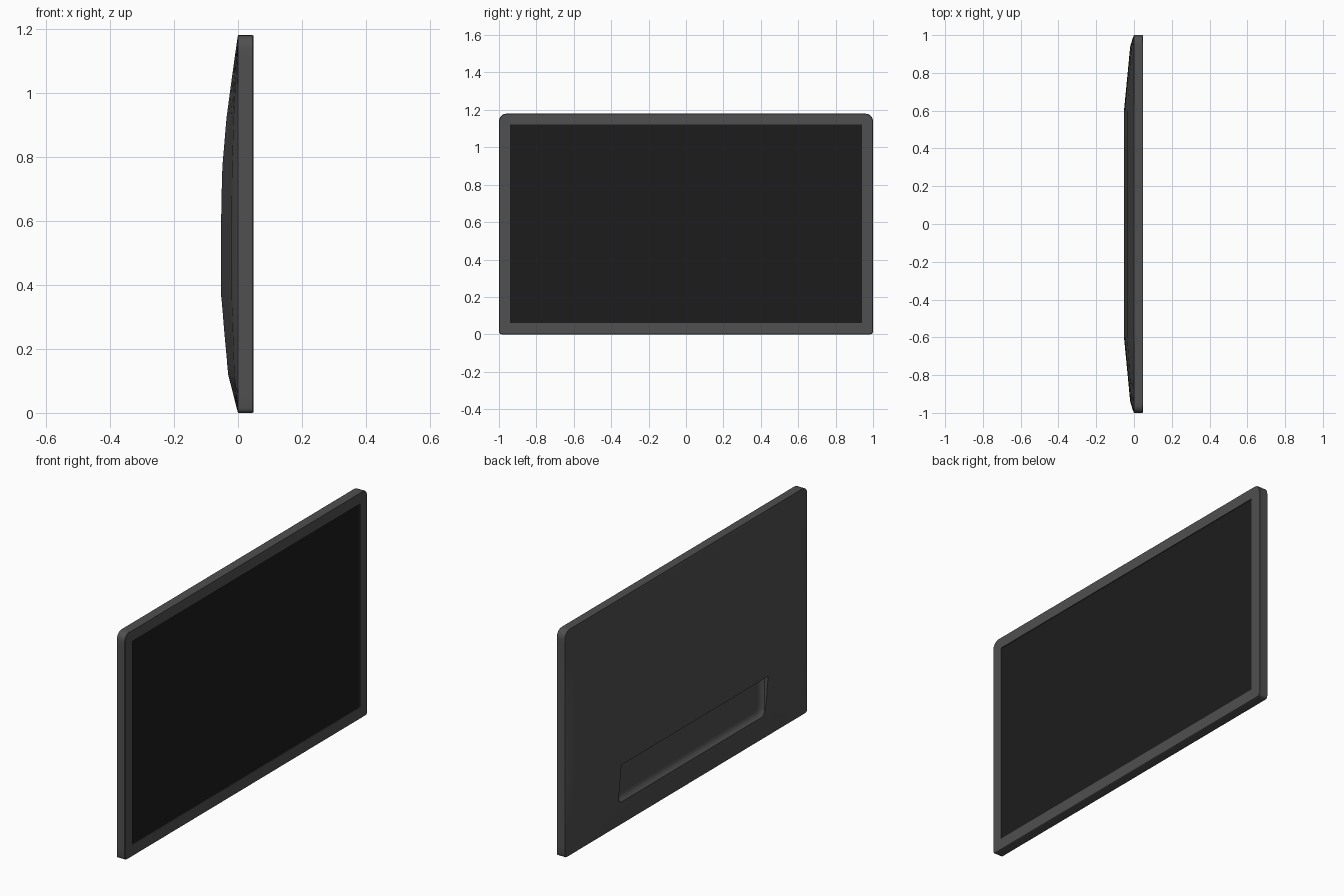
import bpy, bmesh, math
from mathutils import Vector

if "Cube" in bpy.data.objects:
    bpy.data.objects.remove(bpy.data.objects["Cube"])

W, H, FRONT, DEPTH = 1.0, 1.18, 0.048, 0.053


def lerp_profile(pts, t):
    for (a, fa), (b, fb) in zip(pts, pts[1:]):
        if t <= b:
            return fa + (fb - fa) * (t - a) / (b - a)
    return pts[-1][1]


def material(name, v):
    m = bpy.data.materials.new(name)
    m.diffuse_color = (v, v, v, 1)
    m.use_nodes = True
    m.node_tree.nodes["Principled BSDF"].inputs["Base Color"].default_value = m.diffuse_color
    return m


def add_object(name, bm, mat=None):
    bmesh.ops.recalc_face_normals(bm, faces=bm.faces)
    me = bpy.data.meshes.new(name)
    bm.to_mesh(me)
    bm.free()
    ob = bpy.data.objects.new(name, me)
    bpy.context.collection.objects.link(ob)
    if mat:
        me.materials.append(mat)
    return ob


def box(name, x, y, z, mat=None):
    bm = bmesh.new()
    bmesh.ops.create_cube(bm, size=1)
    for v in bm.verts:
        v.co = Vector([(r[0] + r[1]) / 2 + c * (r[1] - r[0]) for c, r in zip(v.co, (x, y, z))])
    return add_object(name, bm, mat)


def round_corner(y, z):
    # pull the square grid corners onto arcs, larger at the top
    top = z > H / 2
    r = 0.04 if top else 0.015
    dy, dz = abs(y) - (W - r), (z - (H - r)) if top else (r - z)
    if dy > 0 and dz > 0:
        k = max(dy, dz) / math.hypot(dy, dz)
        y = math.copysign(W - r + dy * k, y)
        z = H - r + dz * k if top else r - dz * k
    return y, z


def cut(ob, cutter):
    cutter.hide_render = True
    cutter.hide_set(True)
    m = ob.modifiers.new("cut", 'BOOLEAN')
    m.operation, m.solver, m.object = 'DIFFERENCE', 'EXACT', cutter


casing_mat = material("casing_grey", 0.08)
screen_mat = material("screen_black", 0.012)

# Casing: bulged back grid, extruded forward to a flat front
prof_z = [(0, 0), (0.015, 0.08), (0.12, 0.58), (0.25, 0.81), (0.37, 1), (0.55, 1), (0.66, 0.98),
          (0.77, 0.92), (0.92, 0.68), (1.055, 0.34), (1.165, 0.05), (H, 0)]
prof_y = [(0, 1), (0.6, 1), (0.94, 0.38), (0.985, 0.12), (W, 0)]
half_y = [0.2, 0.4, 0.6, 0.7, 0.8, 0.88, 0.94, 0.96, 0.973, 0.985, 0.993, W]
ys = [-y for y in reversed(half_y)] + [0] + half_y
zs = [0, 0.007, 0.015, 0.06, 0.12, 0.18, 0.25, 0.31, 0.37, 0.46, 0.55, 0.66, 0.77, 0.845,
      0.92, 0.99, 1.055, 1.11, 1.14, 1.153, 1.165, 1.173, H]
bm = bmesh.new()
grid = []
for z in zs:
    row = []
    for y in ys:
        x = -DEPTH * lerp_profile(prof_z, z) * lerp_profile(prof_y, abs(y))
        row.append(bm.verts.new((x, *round_corner(y, z))))
    grid.append(row)
for a, b in zip(grid, grid[1:]):
    for i in range(len(ys) - 1):
        bm.faces.new((a[i], a[i + 1], b[i + 1], b[i]))
edges = [e for e in bm.edges if e.is_boundary]
for x, inset in ((FRONT - 0.003, 0), (FRONT, 0.003)):
    ext = bmesh.ops.extrude_edge_only(bm, edges=edges)["geom"]
    edges = [g for g in ext if isinstance(g, bmesh.types.BMEdge)]
    for v in (g for g in ext if isinstance(g, bmesh.types.BMVert)):
        v.co = (x, v.co.y * (1 - inset), H / 2 + (v.co.z - H / 2) * (1 - inset))
bmesh.ops.contextual_create(bm, geom=edges)
casing = add_object("casing", bm, casing_mat)

# Screen opening and rear connector pocket
opening = box("screen_opening_cutter", (FRONT - 0.008, 0.2), (-0.94, 0.94), (0.06, 1.122), casing_mat)
cut(casing, opening)

bm = bmesh.new()
sections = []
for x, dy, dz in ((-0.2, 0, 0), (-0.03, 0, 0), (-0.018, 0.008, 0.008), (-0.011, 0.02, 0.02), (-0.008, 0.035, 0.035)):
    y, lo, hi, r = 0.605 - dy, 0.14 + dz, 0.35, 0.03
    ring = [(y, hi), (-y, hi)]
    for cy, start in ((-y + r, 180), (y - r, 270)):
        for k in range(6):
            a = math.radians(start + 18 * k)
            ring.append((cy + r * math.cos(a), lo + r + r * math.sin(a)))
    sections.append([bm.verts.new((x, *p)) for p in ring])
for a, b in zip(sections, sections[1:]):
    for i in range(len(a)):
        j = (i + 1) % len(a)
        bm.faces.new((a[i], a[j], b[j], b[i]))
bm.faces.new(sections[0])
bm.faces.new(sections[-1])
pocket = add_object("rear_pocket_cutter", bm, casing_mat)
cut(casing, pocket)

# Apply the cuts, then remove the helpers
bpy.context.view_layer.objects.active = casing
casing.select_set(True)
for m in list(casing.modifiers):
    bpy.ops.object.modifier_apply(modifier=m.name)
    casing.modifiers.clear() if not casing.modifiers else None
for c in (opening, pocket):
    bpy.data.objects.remove(c)
bpy.ops.object.shade_smooth_by_angle(angle=math.radians(30))

# Screen panel, set just behind the bezel
box("screen", (FRONT - 0.012, FRONT - 0.004), (-0.94, 0.94), (0.06, 1.122), screen_mat)
